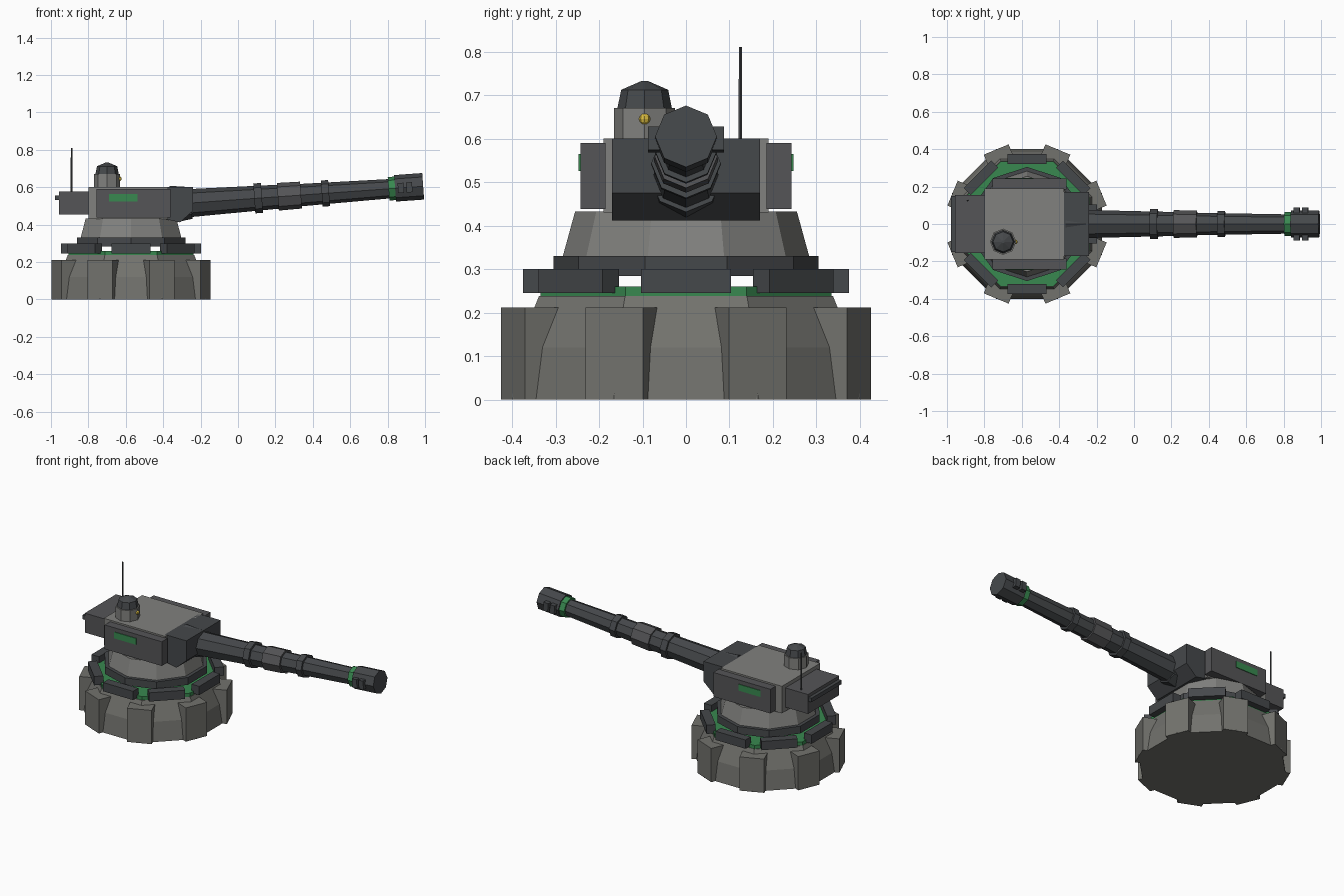
import bpy, bmesh
from math import pi, cos, sin, atan2
from mathutils import Matrix, Vector

if "Cube" in bpy.data.objects:
    bpy.data.objects.remove(bpy.data.objects["Cube"])

CX = -0.572  # turret axis


def material(name, rgb):
    m = bpy.data.materials.new(name)
    m.diffuse_color = (*rgb, 1)
    m.use_nodes = True
    m.node_tree.nodes["Principled BSDF"].inputs["Base Color"].default_value = m.diffuse_color
    return m


STONE = material("stone_grey", (0.17, 0.17, 0.155))
LIGHT = material("light_grey", (0.22, 0.22, 0.21))
DARK = material("dark_grey", (0.06, 0.065, 0.07))
MID = material("mid_grey", (0.09, 0.09, 0.095))
GREEN = material("green", (0.04, 0.25, 0.08))
YELLOW = material("yellow", (0.7, 0.5, 0.05))


def finish(name, bm, mat, matrix=None):
    bmesh.ops.recalc_face_normals(bm, faces=bm.faces)
    me = bpy.data.meshes.new(name)
    bm.to_mesh(me)
    bm.free()
    ob = bpy.data.objects.new(name, me)
    me.materials.append(mat)
    if matrix:
        ob.matrix_world = matrix
    bpy.context.collection.objects.link(ob)
    return ob


def box(name, x, y, z, mat, matrix=None):
    bm = bmesh.new()
    bmesh.ops.create_cube(bm, size=1)
    for v in bm.verts:
        for i, (a, b) in enumerate((x, y, z)):
            v.co[i] = a if v.co[i] < 0 else b
    return finish(name, bm, mat, matrix)


def lathe(name, profile, sides, mat, phase=0.0, matrix=None):
    """Faceted solid from (radius, height) pairs, capped at both ends."""
    bm = bmesh.new()
    rings = [[bm.verts.new((r * cos(phase + 2 * pi * k / sides),
                            r * sin(phase + 2 * pi * k / sides), h))
              for k in range(sides)] for r, h in profile]
    for a, b in zip(rings, rings[1:]):
        for k in range(sides):
            j = (k + 1) % sides
            bm.faces.new((a[k], a[j], b[j], b[k]))
    bm.faces.new(rings[0])
    bm.faces.new(rings[-1])
    return finish(name, bm, mat, matrix)


def prism(name, outline, half, mat):
    """Side outline in x, z extruded across y."""
    bm = bmesh.new()
    f = bm.faces.new([bm.verts.new((x, -half, z)) for x, z in outline])
    ext = bmesh.ops.extrude_face_region(bm, geom=[f])["geom"]
    bmesh.ops.translate(bm, vec=(0, 2 * half, 0),
                        verts=[e for e in ext if isinstance(e, bmesh.types.BMVert)])
    return finish(name, bm, mat)


axis = Matrix.Translation((CX, 0, 0))
OCT = 1 / cos(pi / 8)

# Octagonal foundation, green plate and core
lathe("foundation", [(0.40 * OCT, 0), (0.385 * OCT, 0.12), (0.338 * OCT, 0.238)],
      8, STONE, pi / 8, axis)
lathe("green_plate", [(0.335 * OCT, 0.236), (0.335 * OCT, 0.26)], 8, GREEN, pi / 8, axis)
lathe("bearing_core", [(0.1, 0.255), (0.1, 0.29)], 8, DARK, pi / 8, axis)

# Buttresses at the corners, ring guards on the flats
for k in range(8):
    spin = axis @ Matrix.Rotation(k * pi / 4, 4, 'Z')
    box(f"ring_guard_{k}", (0.322, 0.375), (-0.104, 0.104), (0.245, 0.30), DARK, spin)
    spin = spin @ Matrix.Rotation(pi / 8, 4, 'Z')
    box(f"buttress_{k}", (0.32, 0.431), (-0.072, 0.072), (0, 0.212), STONE, spin)

# Turntable and sloped turret collar
lathe("turntable", [(0.305, 0.284), (0.305, 0.33)], 10, DARK, pi / 2, axis)
lathe("turret_collar", [(0.283, 0.33), (0.255, 0.432)], 10, LIGHT, pi / 2, axis)

# Turret body, rear bustle and gun mantlet
box("turret_body", (-0.80, -0.375), (-0.19, 0.19), (0.43, 0.60), LIGHT)
box("rear_bustle", (-0.957, -0.79), (-0.155, 0.155), (0.455, 0.577), MID)
box("rear_rail", (-0.978, -0.95), (-0.15, 0.15), (0.532, 0.557), DARK)
prism("mantlet", [(-0.39, 0.60), (-0.24, 0.60), (-0.24, 0.475),
                  (-0.31, 0.412), (-0.39, 0.43)], 0.17, DARK)

# Side armour with green stripes
for s, side in ((-1, "front"), (1, "back")):
    box(f"side_armour_{side}", (-0.757, -0.36), sorted((s * 0.185, s * 0.243)),
        (0.438, 0.59), MID)
    box(f"side_stripe_{side}", (-0.69, -0.537), sorted((s * 0.24, s * 0.247)),
        (0.525, 0.565), GREEN)

# Gun: local z runs along the raised barrel
root, tip = Vector((-0.36, 0, 0.508)), Vector((0.99, 0, 0.605))
elev = atan2(tip.z - root.z, tip.x - root.x)
length = (tip - root).length
gun = Matrix.Translation(root) @ Matrix.Rotation(pi / 2 - elev, 4, 'Y')


def gun_part(name, x0, x1, r0, r1, mat):
    return lathe(name, [(r0, (x0 - root.x) / cos(elev)), (r1, (x1 - root.x) / cos(elev))],
                 8, mat, 0, gun)


gun_part("gun_root", -0.36, -0.25, 0.10, 0.085, DARK)
gun_part("barrel_rear", -0.26, 0.22, 0.075, 0.064, DARK)
gun_part("barrel_band_rear", 0.087, 0.128, 0.08, 0.08, DARK)
gun_part("barrel_sleeve", 0.213, 0.337, 0.074, 0.072, MID)
gun_part("barrel_front", 0.33, 0.85, 0.06, 0.051, DARK)
gun_part("barrel_band_front", 0.448, 0.487, 0.07, 0.07, DARK)
gun_part("green_band", 0.805, 0.845, 0.063, 0.063, GREEN)
gun_part("muzzle", 0.84, 0.99, 0.071, 0.071, DARK)

# Muzzle vent ears on both sides
for i, x in enumerate((0.855, 0.90)):
    t = (x - root.x) / cos(elev)
    box(f"muzzle_ears_{i}", (-0.027, 0.027), (-0.087, 0.087), (t, t + 0.032), DARK, gun)

# Cupola with dark hood and yellow lamp
cup = Matrix.Translation((-0.70, -0.095, 0))
lathe("cupola_base", [(0.07, 0.59), (0.07, 0.67)], 8, LIGHT, 0, cup)
lathe("cupola_hood", [(0.063, 0.668), (0.054, 0.712), (0.008, 0.732)], 8, DARK, 0, cup)
bm = bmesh.new()
bmesh.ops.create_uvsphere(bm, u_segments=8, v_segments=6, radius=0.013)
finish("lamp", bm, YELLOW, Matrix.Translation((-0.635, -0.095, 0.645)))

# Whip antenna
lathe("antenna", [(0.005, 0.57), (0.004, 0.81)], 6, DARK, 0,
      Matrix.Translation((-0.89, 0.125, 0)))
